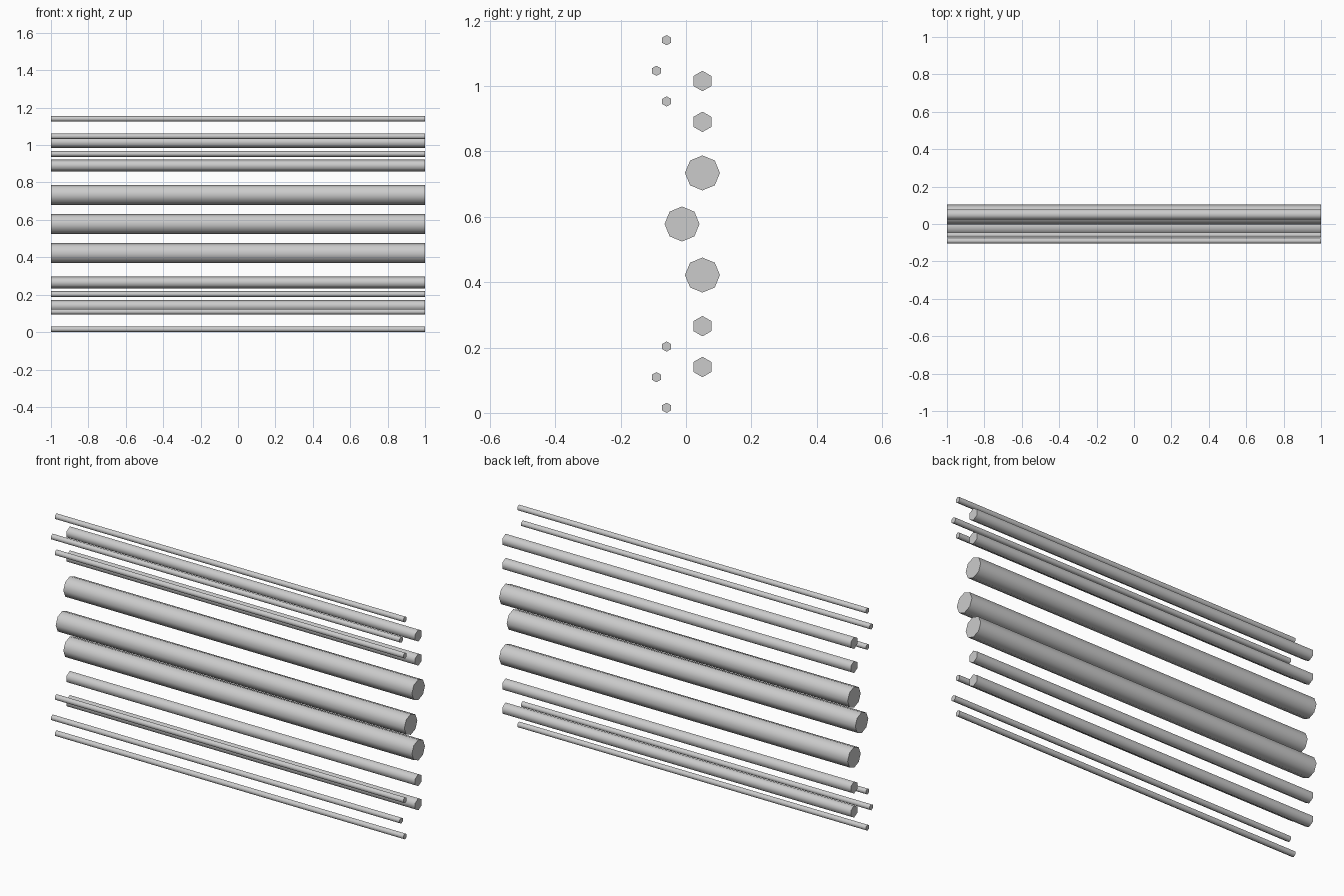
import bpy
from math import radians

if "Cube" in bpy.data.objects:
    bpy.data.objects.remove(bpy.data.objects["Cube"])

LENGTH = 2.0
MID_Z = 0.578          # height of the mirror plane between upper and lower halves


def rod(name, y, z, radius, sides):
    """Straight bar along x with a corner of its cross-section pointing up."""
    bpy.ops.mesh.primitive_cylinder_add(
        vertices=sides, radius=radius, depth=LENGTH,
        location=(0, y, z), rotation=(radians(90), 0, radians(90)))
    ob = bpy.context.object
    ob.name = name
    ob.data.name = name
    bpy.ops.object.transform_apply(location=False, rotation=True, scale=True)
    bpy.ops.object.shade_smooth_by_angle(angle=radians(70))


def rod_pair(name, y, offset, radius, sides):
    """Matching bars above and below the mirror plane."""
    rod("upper_" + name, y, MID_Z + offset, radius, sides)
    rod("lower_" + name, y, MID_Z - offset, radius, sides)


# Thick central bars
rod("thick_middle_rod", -0.0122, MID_Z, 0.0535, 8)
rod_pair("thick_rod", 0.0503, 0.1563, 0.0535, 8)

# Medium bars in the back row
for label, offset in (("inner", 0.3125), ("outer", 0.4375)):
    rod_pair("medium_rod_" + label, 0.0503, offset, 0.0312, 6)

# Thin bars in the front row, the centre one of each trio set forward
for label, y, offset in (("inner", -0.0593, 0.375),
                         ("centre", -0.0905, 0.4688),
                         ("outer", -0.0593, 0.5625)):
    rod_pair("thin_rod_" + label, y, offset, 0.0156, 6)
